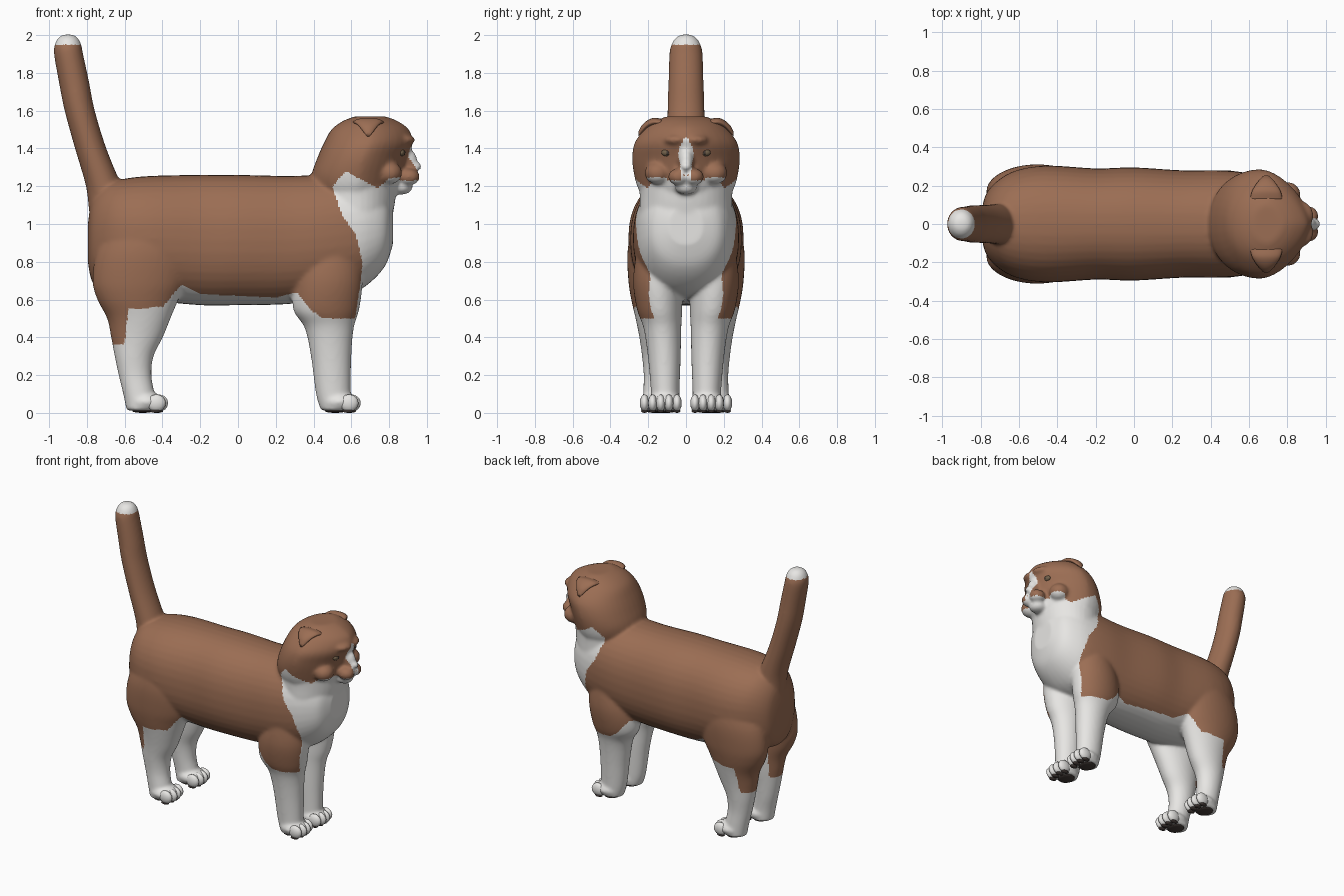
import bpy, bmesh, math
from mathutils import Matrix, Vector


def material(name, rgb):
    m = bpy.data.materials.new(name)
    m.diffuse_color = (*rgb, 1)
    return m


BROWN = material("brown fur", (0.33, 0.155, 0.088))
WHITE = material("white fur", (0.80, 0.79, 0.77))
PAD = material("dark pads", (0.06, 0.045, 0.04))
EYE = material("eye olive", (0.17, 0.12, 0.07))


def lerp_table(x, pts):
    if x <= pts[0][0]:
        return pts[0][1]
    for (x0, y0), (x1, y1) in zip(pts, pts[1:]):
        if x <= x1:
            return y0 + (y1 - y0) * (x - x0) / (x1 - x0)
    return pts[-1][1]


def smooth_sections(secs, sub=5):
    # Catmull-Rom interpolation between the given cross-sections
    out = []
    for i in range(len(secs) - 1):
        p = [Vector(secs[min(max(i + k, 0), len(secs) - 1)]) for k in (-1, 0, 1, 2)]
        for j in range(sub):
            t = j / sub
            out.append(0.5 * (2 * p[1] + (p[2] - p[0]) * t
                              + (2 * p[0] - 5 * p[1] + 4 * p[2] - p[3]) * t * t
                              + (3 * p[1] - p[0] - 3 * p[2] + p[3]) * t ** 3))
    out.append(Vector(secs[-1]))
    return out


def loft(bm, axis, secs, p=2.0, p_front=None, side=1, n=40):
    # section: position along axis, two centre coordinates, two radii
    rings = []
    for t, ca, cb, ra, rb in smooth_sections([tuple(s) for s in secs]):
        ring = []
        for i in range(n):
            c, s = math.cos(2 * math.pi * i / n), math.sin(2 * math.pi * i / n)
            e = 2 / (p_front if p_front and c > 0 else p)
            a = ca + ra * math.copysign(abs(c) ** e, c)
            b = cb + rb * math.copysign(abs(s) ** e, s)
            x, y, z = {"x": (t, a, b), "y": (a, t, b), "z": (a, b, t)}[axis]
            ring.append(bm.verts.new((x, y * side, z)))
        rings.append(ring)
    faces = [bm.faces.new(rings[0]), bm.faces.new(rings[-1])]
    for r, q in zip(rings, rings[1:]):
        for i in range(n):
            faces.append(bm.faces.new((r[i], r[(i + 1) % n], q[(i + 1) % n], q[i])))
    bmesh.ops.recalc_face_normals(bm, faces=faces)


def ball(bm, pos, rad, seg=24):
    m = Matrix.Translation(pos) @ Matrix.Diagonal((*rad, 1))
    bmesh.ops.create_uvsphere(bm, u_segments=seg, v_segments=seg // 2, radius=1, matrix=m)


def finish(name, bm, mats):
    me = bpy.data.meshes.new(name)
    bm.to_mesh(me)
    bm.free()
    for m in mats:
        me.materials.append(m)
    for f in me.polygons:
        f.use_smooth = True
    ob = bpy.data.objects.new(name, me)
    bpy.context.collection.objects.link(ob)
    return ob


bm = bmesh.new()
# torso
loft(bm, "x", [(-.795, 0, .90, .07, .10), (-.77, 0, .91, .16, .22), (-.70, 0, .93, .235, .28),
               (-.60, 0, .93, .285, .31), (-.45, 0, .925, .305, .33), (-.20, 0, .915, .29, .345),
               (0, 0, .915, .295, .345), (.25, 0, .915, .28, .34), (.45, 0, .93, .28, .33),
               (.60, 0, .95, .265, .32), (.70, 0, .97, .235, .28), (.78, 0, .98, .18, .2),
               (.82, 0, .99, .09, .1)], p=2.25)
# neck
loft(bm, "z", [(.88, .60, 0, .19, .23), (1.05, .615, 0, .205, .245), (1.15, .615, 0, .22, .245),
               (1.30, .62, 0, .22, .25)])
# head
loft(bm, "z", [(1.12, .62, 0, .19, .20), (1.18, .625, 0, .23, .25), (1.26, .635, 0, .245, .275),
               (1.35, .66, 0, .24, .285), (1.43, .69, 0, .235, .272), (1.50, .70, 0, .205, .22),
               (1.545, .70, 0, .145, .165), (1.57, .70, 0, .08, .10)], p=2.1, p_front=1.55)
ball(bm, (.895, 0, 1.33), (.055, .04, .07))      # nose bridge
ball(bm, (.94, 0, 1.305), (.033, .032, .025))    # nose tip
ball(bm, (.865, 0, 1.195), (.06, .06, .04))      # chin
for s in (1, -1):
    ball(bm, (.905, .04 * s, 1.25), (.058, .055, .045))   # muzzle
    ball(bm, (.855, .045 * s, 1.445), (.083, .08, .035))  # brow
    ball(bm, (.80, .15 * s, 1.27), (.07, .07, .06))       # cheek
    # front leg
    loft(bm, "z", [(.012, .52, .11, .08, .075), (.10, .505, .11, .092, .075), (.30, .493, .115, .107, .087),
                   (.45, .483, .125, .13, .10), (.55, .467, .14, .175, .12), (.70, .48, .15, .18, .13),
                   (.87, .50, .14, .15, .12)], side=s)
    # hind leg
    loft(bm, "z", [(.012, -.51, .155, .08, .075), (.10, -.525, .155, .083, .072), (.20, -.545, .15, .087, .074),
                   (.30, -.55, .15, .103, .083), (.40, -.535, .15, .137, .097), (.50, -.525, .155, .168, .112),
                   (.60, -.53, .165, .215, .125), (.70, -.52, .17, .25, .135), (.85, -.50, .17, .25, .14),
                   (1.0, -.48, .155, .20, .13)], side=s)
    ball(bm, (.535, .112 * s, .058), (.10, .09, .052))    # front paw
    ball(bm, (-.485, .155 * s, .058), (.10, .09, .052))   # hind paw
# tail
loft(bm, "z", [(.95, -.65, 0, .10, .10), (1.05, -.67, 0, .115, .115), (1.20, -.71, 0, .095, .105),
               (1.40, -.78, 0, .083, .10), (1.60, -.838, 0, .08, .098), (1.75, -.868, 0, .08, .093),
               (1.90, -.897, 0, .077, .088), (1.95, -.90, 0, .070, .077), (1.985, -.90, 0, .052, .055),
               (2.003, -.90, 0, .025, .025)])
raw = finish("body_parts", bm, [])

# fuse the parts into one smooth skin
rm = raw.modifiers.new("fuse", "REMESH")
rm.mode, rm.voxel_size = "VOXEL", 0.0105
sm = raw.modifiers.new("soften", "SMOOTH")
sm.factor, sm.iterations = 0.5, 8
skin = bpy.data.meshes.new_from_object(raw.evaluated_get(bpy.context.evaluated_depsgraph_get()))
bpy.data.objects.remove(raw)
skin.name = "cat_body"
body = bpy.data.objects.new("cat_body", skin)
bpy.context.collection.objects.link(body)
skin.materials.clear()
skin.materials.append(BROWN)
skin.materials.append(WHITE)

# coat pattern: edges of the white areas
BELLY = [(-.64, .36), (-.60, .37), (-.58, .55), (-.40, .56), (-.35, .62), (-.30, .68), (-.20, .63),
         (0, .62), (.20, .61), (.31, .64), (.38, .55), (.45, .50), (.65, .50)]
CHEST = [(.50, .62), (.70, .65), (.80, .66), (.95, .62), (1.05, .55), (1.20, .50), (1.28, .57)]
CHEEK = [(.50, 1.24), (.57, 1.28), (.68, 1.22), (.74, 1.19), (.80, 1.24), (1.0, 1.265)]
BLAZE = [(1.26, .03), (1.32, .03), (1.37, .045), (1.40, .035), (1.46, .005)]


def is_white(x, y, z):
    y = abs(y)
    if z > 1.95 and x < 0:                              # tail tip
        return True
    if x > .84 and .03 < y < .10 and 1.23 < z < 1.30:   # muzzle patches
        return False
    if x > .8 and 1.26 < z < 1.46:                      # blaze
        return y < lerp_table(z, BLAZE)
    if z < lerp_table(x, BELLY):                        # legs and belly
        return True
    if y < .08 and z < .62 and x > -.62:                # inner legs
        return True
    if x > .5 and z < .8 and y < .17:                   # lower chest
        return True
    return z < lerp_table(x, CHEEK) and x > lerp_table(z, CHEST)


for f in skin.polygons:
    f.use_smooth = True
    f.material_index = int(is_white(*f.center))

# folded ears
bm = bmesh.new()
for s in (1, -1):
    loft(bm, "y", [(.13, .69, 1.535, .085, .022), (.17, .69, 1.54, .075, .022), (.205, .69, 1.527, .055, .021),
                   (.235, .69, 1.50, .032, .021), (.252, .69, 1.475, .012, .012)], side=s, n=24)
finish("ears", bm, [BROWN])

# eyes and pupils
eyes, pupils = bmesh.new(), bmesh.new()
for s in (1, -1):
    ball(eyes, (.865, .10 * s, 1.378), (.018, .03, .02))
    ball(pupils, (.877, .098 * s, 1.378), (.009, .008, .013), 12)
finish("eyes", eyes, [EYE])
finish("pupils", pupils, [PAD])

# toes and paw pads
toes, pads = bmesh.new(), bmesh.new()
for cx, cy in ((.60, .112), (-.42, .155)):
    for s in (1, -1):
        for k in (-1.5, -.5, .5, 1.5):
            x, y = cx - .012 * (abs(k) > 1), s * (cy + k * .043)
            ball(toes, (x, y, .052), (.05, .025, .046), 16)
            ball(pads, (x - .005, y, .010), (.03, .019, .010), 12)
        ball(pads, (cx - .085, s * cy, .010), (.055, .062, .010), 16)
finish("toes", toes, [WHITE])
finish("paw_pads", pads, [PAD])
